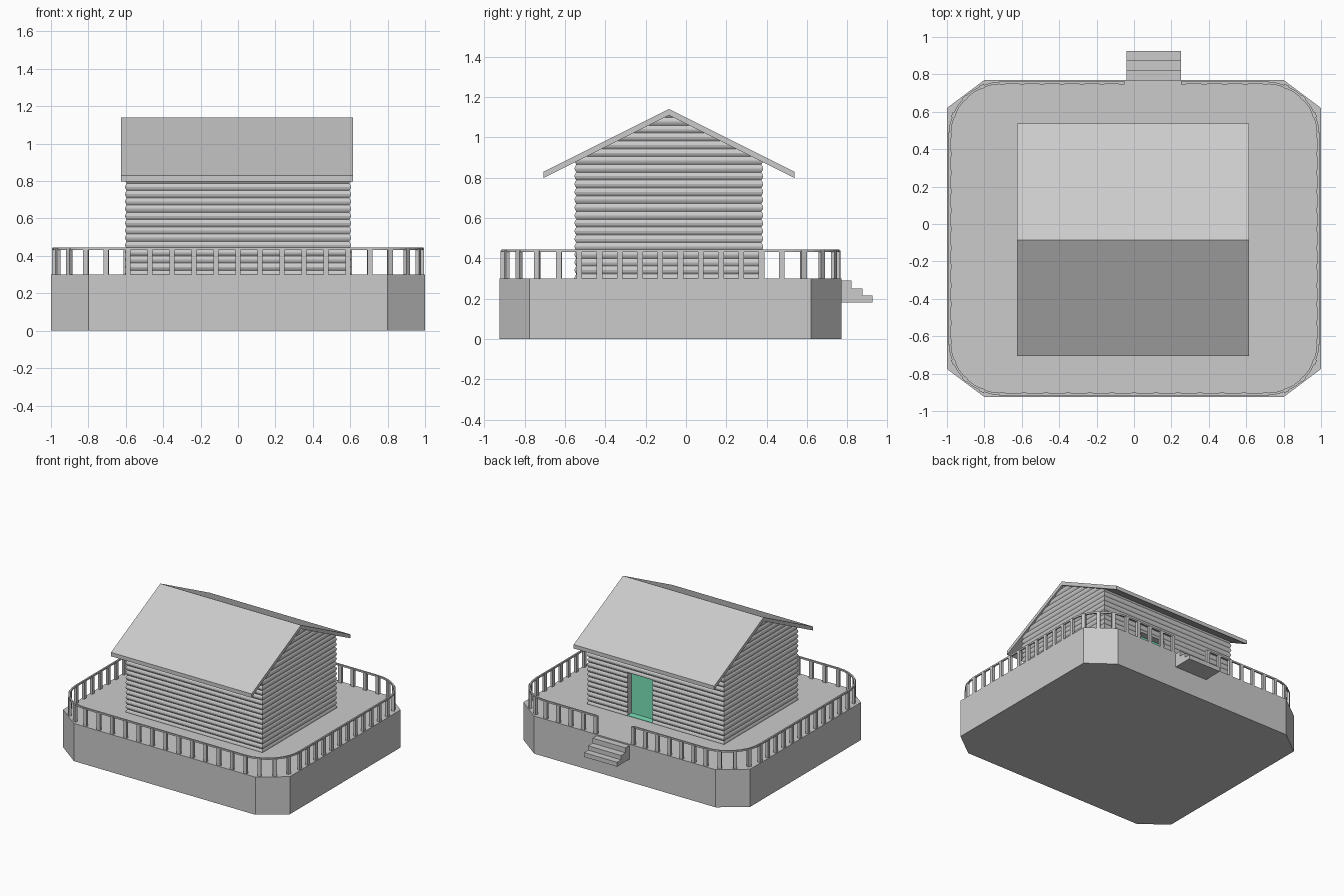
import bpy, bmesh, math
from mathutils import Vector, Matrix

if "Cube" in bpy.data.objects:
    bpy.data.objects.remove(bpy.data.objects["Cube"])


def material(name, rgb):
    m = bpy.data.materials.new(name)
    m.use_nodes = True
    m.diffuse_color = (*rgb, 1)
    m.node_tree.nodes["Principled BSDF"].inputs["Base Color"].default_value = (*rgb, 1)
    return m


GREY = material("pale grey", (0.6, 0.6, 0.6))
GREEN = material("mint green", (0.19, 0.77, 0.49))


def finish(name, bm, mat):
    bmesh.ops.recalc_face_normals(bm, faces=bm.faces)
    me = bpy.data.meshes.new(name)
    bm.to_mesh(me)
    bm.free()
    me.materials.append(mat)
    ob = bpy.data.objects.new(name, me)
    bpy.context.scene.collection.objects.link(ob)
    return ob


def add_box(bm, lo, hi, frame=Matrix()):
    lo, hi = Vector(lo), Vector(hi)
    size = Matrix.Diagonal((*(hi - lo), 1))
    bmesh.ops.create_cube(bm, size=1, matrix=frame @ Matrix.Translation((lo + hi) / 2) @ size)


def box(name, lo, hi, mat):
    bm = bmesh.new()
    add_box(bm, lo, hi)
    return finish(name, bm, mat)


def loft(rings, closed=False):
    """Skin a list of equal rings and cap the ends."""
    bm = bmesh.new()
    rows = [[bm.verts.new(p) for p in ring] for ring in rings]
    n = len(rows[0])
    for a, b in zip(rows, rows[1:]):
        for i in range(n):
            bm.faces.new((a[i], a[(i + 1) % n], b[(i + 1) % n], b[i]))
    bm.faces.new(rows[0])
    bm.faces.new(rows[-1])
    return bm


# Deck: a rectangle with cut corners
FRONT, BACK, DECK = -0.925, 0.77, 0.30
outline = [(0.8, FRONT), (1, FRONT + 0.15), (1, BACK - 0.15), (0.8, BACK)]
outline += [(-x, y) for x, y in reversed(outline)]
finish("deck_base", loft([[(x, y, z) for x, y in outline] for z in (0, DECK)]), GREY)

# Log walls: rounded courses stacked up, then trimmed under the roof
RIDGE_Y, RIDGE_Z, PITCH = -0.085, 1.11, 0.5
COURSE, STEPS = 0.0388, 4
rings = []
for i in range(22 * STEPS + 1):
    z = 0.2836 + COURSE * i / STEPS
    inset = 0.009 * (1 - math.sin(math.pi * (i % STEPS) / STEPS))
    x, y = 0.604 - inset, 0.468 - inset
    rings.append([(sx * x, RIDGE_Y + sy * y, z) for sx, sy in ((-1, -1), (1, -1), (1, 1), (-1, 1))])
bm = loft(rings)
for side in (-1, 1):
    geom = bm.verts[:] + bm.edges[:] + bm.faces[:]
    bmesh.ops.bisect_plane(bm, geom=geom, plane_co=(0, RIDGE_Y, RIDGE_Z),
                           plane_no=(0, side * PITCH, 1), clear_outer=True)
    bmesh.ops.holes_fill(bm, edges=[e for e in bm.edges if e.is_boundary], sides=0)
walls = finish("log_walls", bm, GREY)

# Doorway recess
DOOR_X0, DOOR_X1, DOOR_TOP, DOOR_Y = 0.03, 0.25, 0.645, 0.325
cutter = box("doorway_cutter", (DOOR_X0, DOOR_Y, 0.2), (DOOR_X1, 0.5, DOOR_TOP), GREY)
cutter.hide_render = True
cut = walls.modifiers.new("doorway", "BOOLEAN")
cut.operation, cut.solver, cut.object = "DIFFERENCE", "EXACT", cutter
bpy.context.view_layer.objects.active = walls
bpy.ops.object.modifier_apply(modifier=cut.name)
bpy.data.objects.remove(cutter)

# Door panel and threshold
box("door", (DOOR_X0, DOOR_Y - 0.002, DECK), (DOOR_X1, DOOR_Y + 0.004, DOOR_TOP), GREEN)
box("door_threshold", (DOOR_X0, DOOR_Y, DECK - 0.003), (DOOR_X1, 0.38, DECK + 0.003), GREEN)

# Roof: one folded slab with upright eave edges
SPAN, THICK = 0.622, 0.031
eave = RIDGE_Z - PITCH * SPAN
profile = [(-SPAN, eave), (0, RIDGE_Z), (SPAN, eave)]
profile += [(y, z + THICK) for y, z in reversed(profile)]
finish("roof", loft([[(x, RIDGE_Y + y, z) for y, z in profile] for x in (-0.625, 0.615)]), GREY)

# Steps at the back
STEP_X0, STEP_X1 = -0.04, 0.25
stair = [(BACK - 0.01, 0.18), (0.925, 0.18), (0.925, 0.215), (0.875, 0.215), (0.875, 0.25),
         (0.82, 0.25), (0.82, 0.29), (BACK - 0.01, 0.29)]
finish("back_steps", loft([[(x, y, z) for y, z in stair] for x in (STEP_X0, STEP_X1)]), GREY)

# Railing path: clockwise from the step gap, posts on the marked points
RX, RY0, RY1, RAD = 0.985, FRONT + 0.015, BACK - 0.015, 0.28
path = []


def straight(a, b, count):
    a, b = Vector(a), Vector(b)
    path.extend((a.lerp(b, i / count), True) for i in range(count))


def corner(cx, cy, start):
    for i in range(8):
        t = math.radians(start - 90 * i / 8)
        path.append((Vector((cx + RAD * math.cos(t), cy + RAD * math.sin(t))), i % 2 == 0))


ix, iy0, iy1 = RX - RAD, RY0 + RAD, RY1 - RAD
straight((STEP_X1 + 0.015, RY1), (ix, RY1), 4)
corner(ix, iy1, 90)
straight((RX, iy1), (RX, iy0), 11)
corner(ix, iy0, 0)
straight((ix, RY0), (-ix, RY0), 12)
corner(-ix, iy0, -90)
straight((-RX, iy0), (-RX, iy1), 11)
corner(-ix, iy1, 180)
straight((-ix, RY1), (STEP_X0 - 0.025, RY1), 6)
path.append((Vector((STEP_X0 - 0.025, RY1)), True))

# Handrail and posts share the path directions
posts, rings = bmesh.new(), []
for i, (p, is_post) in enumerate(path):
    d = (path[min(i + 1, len(path) - 1)][0] - path[max(i - 1, 0)][0]).normalized()
    n = Vector((-d.y, d.x)) * 0.006
    rings.append([(*(p + n * s), z) for s, z in ((-1, 0.432), (1, 0.432), (1, 0.445), (-1, 0.445))])
    if is_post:
        frame = Matrix.Translation((p.x, p.y, 0)) @ Matrix.Rotation(math.atan2(d.y, d.x), 4, "Z")
        add_box(posts, (-0.014, -0.01, DECK - 0.002), (0.014, 0.01, 0.44), frame)
finish("handrail", loft(rings), GREY)
finish("railing_posts", posts, GREY)
